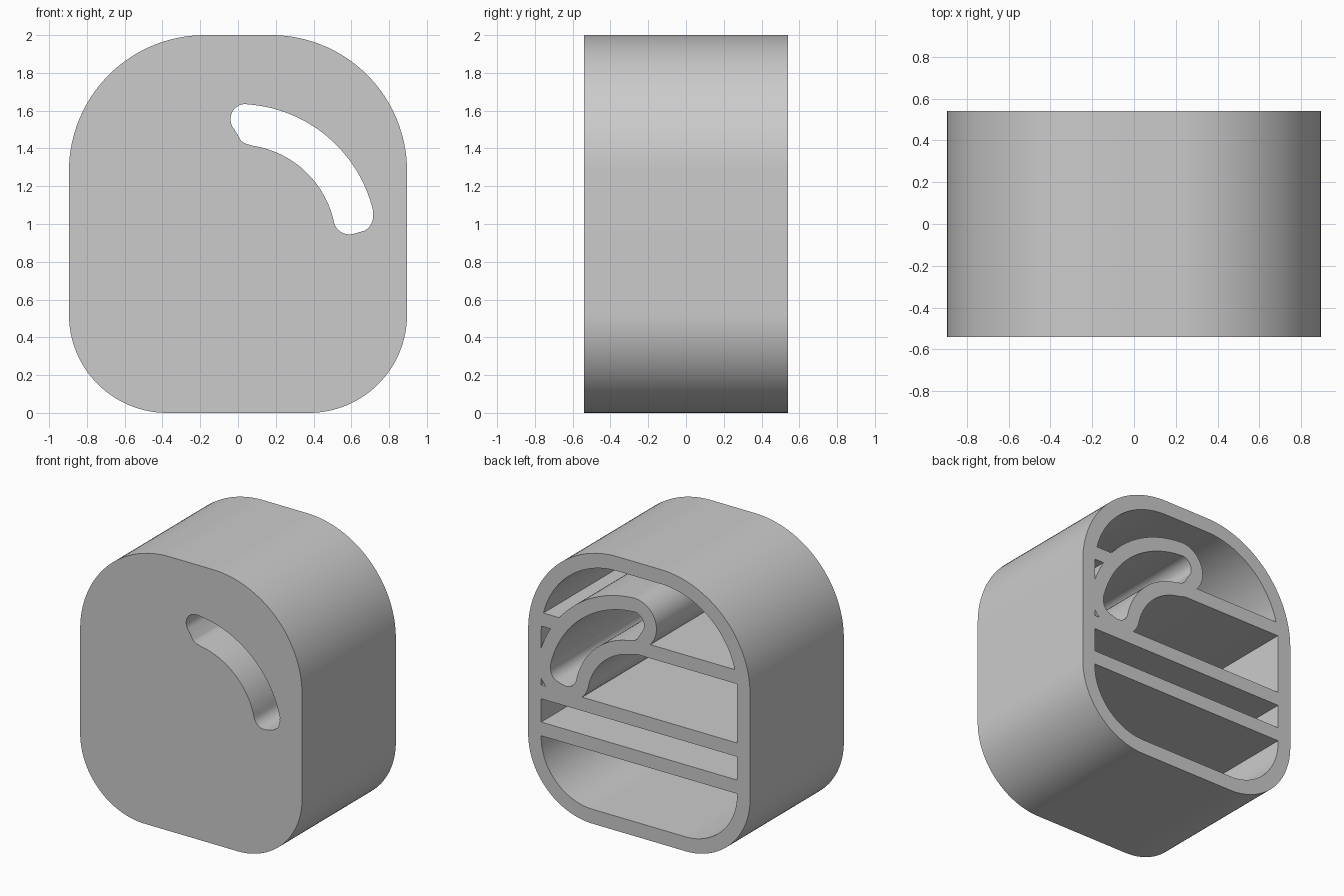
import bpy
import bmesh
from math import cos, sin, radians

cube = bpy.data.objects.get("Cube")
if cube:
    bpy.data.objects.remove(cube, do_unlink=True)

HALF_W, HEIGHT, HALF_D = 0.895, 2.0, 0.54
WALL, PLATE = 0.105, 0.1

grey = bpy.data.materials.new("light grey")
grey.use_nodes = True
grey.diffuse_color = (0.6, 0.6, 0.6, 1)
grey.node_tree.nodes["Principled BSDF"].inputs["Base Color"].default_value = (0.6, 0.6, 0.6, 1)


def arc(cx, cz, r, a0, a1, n=24):
    """Points on a circular arc, angles in degrees."""
    angles = [radians(a0 + (a1 - a0) * i / n) for i in range(n + 1)]
    return [(cx + r * cos(a), cz + r * sin(a)) for a in angles]


def prism(name, points, y0, y1):
    """Extrude an xz outline from y0 to y1."""
    bm = bmesh.new()
    face = bm.faces.new([bm.verts.new((x, y0, z)) for x, z in points])
    extruded = bmesh.ops.extrude_face_region(bm, geom=[face])["geom"]
    moved = [v for v in extruded if isinstance(v, bmesh.types.BMVert)]
    bmesh.ops.translate(bm, verts=moved, vec=(0, y1 - y0, 0))
    bmesh.ops.recalc_face_normals(bm, faces=bm.faces)
    mesh = bpy.data.meshes.new(name)
    bm.to_mesh(mesh)
    bm.free()
    mesh.materials.append(grey)
    obj = bpy.data.objects.new(name, mesh)
    bpy.context.collection.objects.link(obj)
    return obj


def cut(target, cutter):
    """Subtract the cutter and remove it."""
    mod = target.modifiers.new("cut", 'BOOLEAN')
    mod.operation = 'DIFFERENCE'
    mod.solver = 'EXACT'
    mod.object = cutter
    bpy.context.view_layer.objects.active = target
    bpy.ops.object.modifier_apply(modifier=mod.name)
    bpy.data.objects.remove(cutter, do_unlink=True)


def body_outline(inset):
    """Rounded body profile with larger top corners."""
    top, low = 0.72, 0.52
    xt, zt, xl = HALF_W - top, HEIGHT - top, HALF_W - low
    return (arc(xt, zt, top - inset, 0, 90, 32) + arc(-xt, zt, top - inset, 90, 180, 32)
            + arc(-xl, low, low - inset, 180, 270, 32) + arc(xl, low, low - inset, 270, 360, 32))


def slot_outline(grow):
    """Curved slot profile, widened by grow."""
    return (arc(0, 0.9, 0.735 + grow, 13, 86, 40)
            + arc(0.04, 1.555, 0.08 + grow, 90, 222, 16)
            + arc(0.07, 1.5, 0.08 + grow, 228, 258, 6)
            + arc(0, 0.9, 0.52 - grow, 81, 15, 32)
            + arc(0.59, 1.03, 0.085 + grow, 196, 285, 12)
            + arc(0.63, 1.04, 0.085 + grow, 296, 370, 12))


# Hollow space behind the front plate, leaving the ribs and the slot wall
cavity = prism("cavity", body_outline(WALL), PLATE - HALF_D, 0.7)
cavity.hide_render = True
for low, high in ((0.53, 0.63), (0.8, 0.9), (1.33, 1.43)):
    cut(cavity, prism("rib", [(-1, low), (1, low), (1, high), (-1, high)], -0.8, 0.8))
cut(cavity, prism("slot_wall", slot_outline(0.1), -0.8, 0.8))

# Body with open back and a slot through its full depth
body = prism("ribbed_housing", body_outline(0), -HALF_D, HALF_D)
cut(body, cavity)
cut(body, prism("slot", slot_outline(0), -0.8, 0.8))

# Smooth curves, sharp rims
bpy.ops.object.select_all(action='DESELECT')
body.select_set(True)
bpy.context.view_layer.objects.active = body
bpy.ops.object.shade_smooth_by_angle(angle=radians(25))
